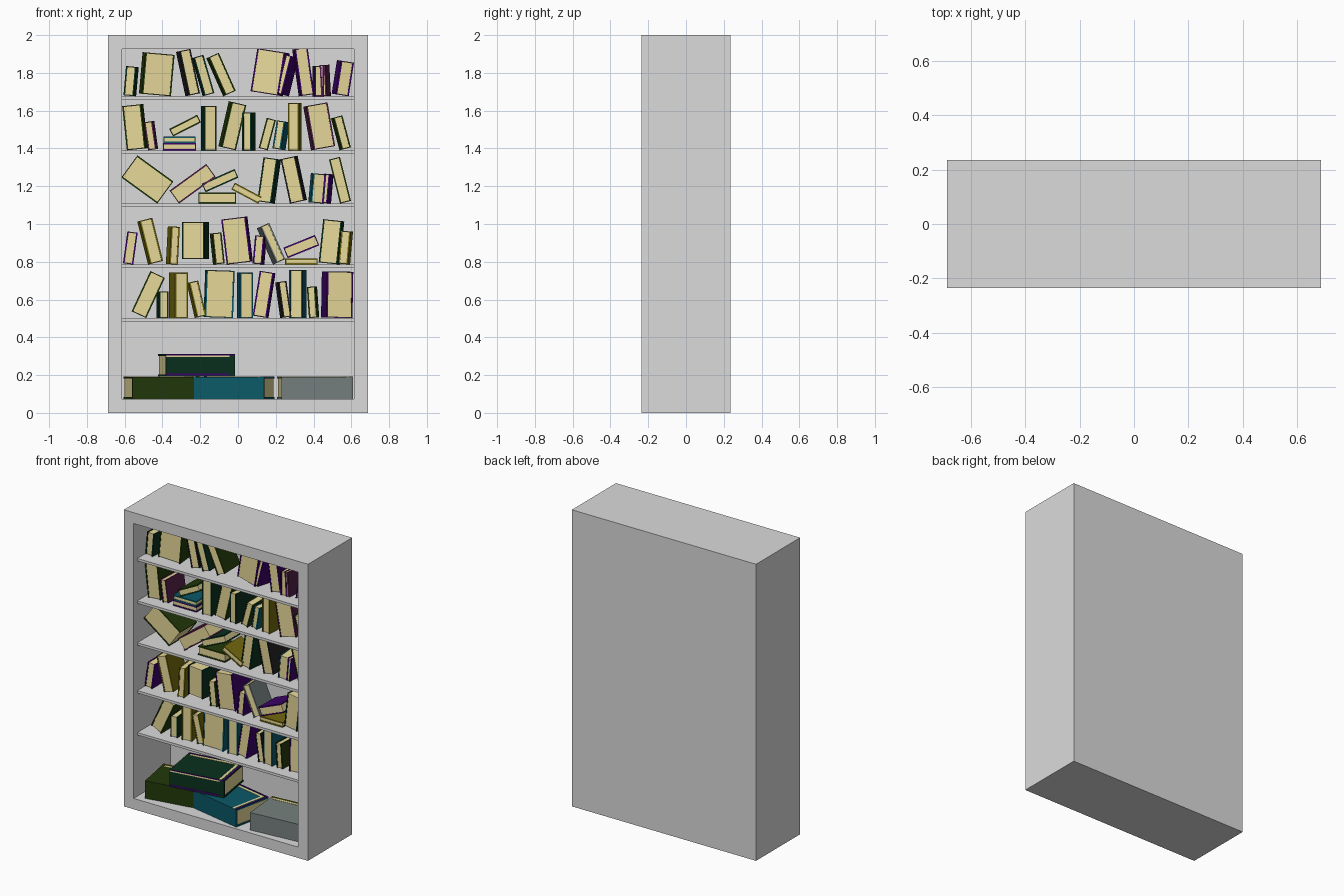
import bpy, bmesh, math
from mathutils import Matrix, Vector

if "Cube" in bpy.data.objects:
    bpy.data.objects.remove(bpy.data.objects["Cube"])

COLOURS = {
    "cabinet_grey": (0.71, 0.71, 0.71), "page_cream": (0.82, 0.71, 0.33),
    "leaf_green": (0.016, 0.040, 0.003), "deep_green": (0.003, 0.030, 0.013),
    "teal": (0.003, 0.10, 0.135), "slate_grey": (0.18, 0.22, 0.21),
    "purple": (0.045, 0.001, 0.14), "plum": (0.09, 0.015, 0.065),
    "olive": (0.17, 0.14, 0.004), "charcoal": (0.013, 0.014, 0.013),
}
MATS = {}
for key, rgb in COLOURS.items():
    MATS[key] = bpy.data.materials.new(key)
    MATS[key].diffuse_color = (*rgb, 1)
G, D, T, S = "leaf_green", "deep_green", "teal", "slate_grey"
P, M, O, K = "purple", "plum", "olive", "charcoal"


def finish(name, bm, mats):
    mesh = bpy.data.meshes.new(name)
    bm.normal_update()
    bm.to_mesh(mesh)
    bm.free()
    for m in mats:
        mesh.materials.append(MATS[m])
    ob = bpy.data.objects.new(name, mesh)
    bpy.context.collection.objects.link(ob)
    return ob


def box(bm, lo, hi, mat=0):
    lo, hi = Vector(lo), Vector(hi)
    mtx = Matrix.Translation((lo + hi) / 2) @ Matrix.Diagonal((*(hi - lo), 1))
    verts = bmesh.ops.create_cube(bm, size=1, matrix=mtx)["verts"]
    for f in {f for v in verts for f in v.link_faces}:
        f.material_index = mat


def book(name, w, depth, h, matrix, colour, board=0.008, lip=0.003, trim=None, banded=False):
    """Local axes: x thickness, -y fore-edge, +y spine, z height."""
    bm = bmesh.new()
    x, y, z = w / 2, depth / 2, h / 2
    for s in (-1, 1):                                   # cover boards
        a, b = sorted((s * x, s * (x - board)))
        box(bm, (a, -y, -z), (b, y, z))
    box(bm, (-x + board, y - board, -z), (x - board, y, z))          # spine
    box(bm, (-x + board, -y + lip, -z + lip), (x - board, y - board, z - lip), 1)  # pages
    mats = [colour, "page_cream"]
    if trim:                                            # bands on top cover
        mats.append(trim)
        box(bm, (x, -y + .02, z - .035), (x + .002, y, z - .018), 1)
        box(bm, (x, -y, z - .010), (x + .002, y, z), 2)
        box(bm, (x, -y + .018, -z + .02), (x + .002, -y + .035, z - .018), 1)
        box(bm, (x, -y, -z), (x + .002, -y + .010, z - .010), 2)
    if banded:                                          # bands along the spine
        box(bm, (x - .014, y, -z), (x - .006, y + .002, z - .03), 1)
        box(bm, (x - .006, y, -z), (x, y + .002, z), 2)
        box(bm, (-x + .006, y, -z), (-x + .016, y + .002, z - .03), 2)
    bm.transform(matrix)
    return finish(name, bm, mats)


# Cabinet: one block with the front face inset and pushed back
bm = bmesh.new()
box(bm, (-0.687, -0.235, 0), (0.687, 0.235, 2))
bm.normal_update()
front = min(bm.faces, key=lambda f: f.calc_center_median().y)
bmesh.ops.inset_individual(bm, faces=[front], thickness=0.073, use_even_offset=True)
inner = bmesh.ops.extrude_discrete_faces(bm, faces=[front])["faces"][0]
bmesh.ops.translate(bm, verts=inner.verts, vec=(0, 0.39, 0))
finish("cabinet", bm, ("cabinet_grey",))

# Shelves
LEVELS = (0.502, 0.785, 1.108, 1.390, 1.676)
for i, z in enumerate(LEVELS):
    bm = bmesh.new()
    box(bm, (-0.617, -0.195, z - 0.017), (0.617, 0.158, z))
    finish(f"shelf_{i + 1}", bm, ("cabinet_grey",))


def fill_shelf(row, books):
    """Each book: centre x, thickness, height, lean, colour, (turn), (lift)."""
    for i, (cx, w, h, lean, colour, *rest) in enumerate(books):
        turn = rest[0] if rest else 0
        lift = rest[1] if len(rest) > 1 else 0
        depth = 0.18
        rot = (Matrix.Rotation(math.radians(lean), 4, 'Y')
               @ Matrix.Rotation(math.radians(turn), 4, 'Z'))
        pts = [rot @ Vector((a * w / 2, b * depth / 2, c * h / 2))
               for a in (-1, 1) for b in (-1, 1) for c in (-1, 1)]
        drop = min(p.z for p in pts)
        near = min(p.y for p in pts)
        place = Matrix.Translation((cx, -0.125 - near, LEVELS[row] + lift - drop))
        book(f"row{row + 1}_book_{i + 1}", w, depth, h, place @ rot, colour)


fill_shelf(0, [
    (-.475, .085, .235, 25, G), (-.40, .05, .14, 0, D, 5), (-.315, .07, .24, 0, O, 10),
    (-.22, .05, .19, -13, O, 4), (-.10, .15, .25, 2, T, 2), (.037, .07, .24, 0, T, 5),
    (.138, .075, .24, 9, P, -3), (.24, .045, .19, -8, K, 5), (.317, .07, .255, 0, T, -7),
    (.397, .045, .165, -4, G, -3), (.525, .14, .245, 1, P, 9)])
fill_shelf(1, [
    (-.57, .055, .17, 8, P), (-.465, .07, .235, -14, O, 4), (-.345, .045, .20, 3, O, 6),
    (-.225, .12, .195, 0, D, -8, .03), (-.11, .05, .165, -6, G, 4), (-.005, .13, .24, -7, P, -3),
    (.115, .05, .15, 5, P, -4), (.175, .05, .21, -24, S, 7), (.335, .033, .17, 90, O),
    (.335, .06, .18, 68, P, 0, .034), (.495, .10, .23, 6, D, -4), (.57, .05, .175, 5, O, -4)])
fill_shelf(2, [
    (-.48, .145, .235, -54, G), (-.24, .085, .24, 54, M), (-.11, .06, .20, 90, G),
    (-.095, .05, .19, 66, D, 0, .06), (.045, .04, .16, -62, O), (.165, .075, .235, 8, D, -6),
    (.295, .08, .24, -12, K, -4), (.42, .07, .155, 5, T, 4), (.475, .03, .155, 5, P, -6),
    (.54, .06, .24, -14, G)])
fill_shelf(3, [
    (-.545, .10, .235, -6, G, -4), (-.46, .045, .15, -8, M, -3), (-.31, .038, .175, 90, P),
    (-.31, .034, .17, 90, T, 0, .038), (-.28, .045, .165, 63, G, 0, .073),
    (-.155, .065, .235, 0, D, 5), (-.03, .08, .245, 13, G, 5), (.058, .05, .20, 0, D, -7),
    (.155, .05, .165, 15, G), (.228, .045, .15, 9, T, -8), (.30, .058, .25, 0, O, -4),
    (.43, .115, .235, -10, M, 5), (.545, .05, .175, -15, G, 4)])
fill_shelf(4, [
    (-.566, .055, .155, 5, D, -4), (-.43, .155, .22, 5, G, 5), (-.265, .06, .24, -12, K, 6),
    (-.185, .055, .21, -16, D, 3), (-.09, .06, .22, -24, G, 4), (.17, .15, .23, 9, P, -8),
    (.26, .035, .21, 14, P, -12), (.345, .07, .25, -8, P, 4), (.425, .05, .16, 0, P, 3),
    (.462, .03, .165, -3, M, -7), (.555, .07, .18, 9, P, 7)])


# Large books lying flat in the bottom bay, spines to the front
def large_book(name, x, y, z, turn, length, colour, trim, banded=False):
    rot = (Matrix.Rotation(math.radians(turn), 4, 'Z')
           @ Matrix.Rotation(math.pi / 2, 4, 'Y') @ Matrix.Rotation(math.pi, 4, 'Z'))
    book(name, 0.118, 0.27, length, Matrix.Translation((x, y, z)) @ rot,
         colour, 0.010, 0.005, trim, banded)


large_book("large_book_left", -.405, -.03, .132, 10, .36, G, O)
large_book("large_book_middle", -.02, -.045, .132, -12, .38, T, P)
large_book("large_book_right", .408, -.05, .132, 5, .38, S, O)
large_book("large_book_stacked", -.22, -.02, .252, 9, .37, D, P, True)

for m in bpy.data.materials:
    if m.users and not m.is_grease_pencil:
        m.use_nodes = True
        m.node_tree.nodes["Principled BSDF"].inputs["Base Color"].default_value = m.diffuse_color
